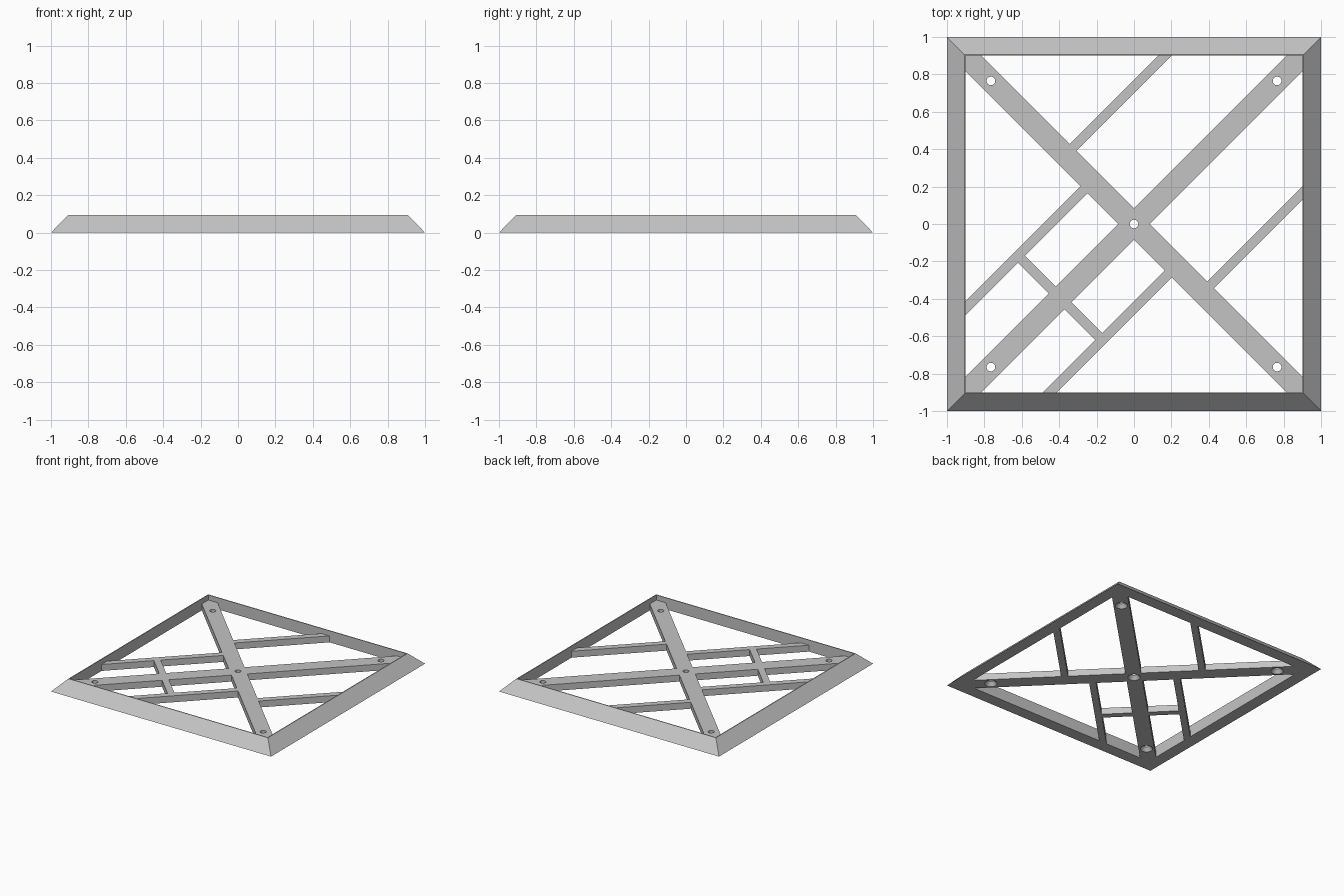
import bpy, bmesh, math
from mathutils import Matrix, Vector

cube = bpy.data.objects.get("Cube")
if cube:
    bpy.data.objects.remove(cube, do_unlink=True)

INNER, RIM, RIM_H = 0.9, 0.907, 0.095   # frame opening, rim edge, frame height
BAR_H = 0.053                           # height of the lattice bars
WIDE, THIN = 0.12, 0.052                # bar widths

grey = bpy.data.materials.new("light grey")
grey.use_nodes = True
grey.diffuse_color = (0.55, 0.55, 0.55, 1)
grey.node_tree.nodes["Principled BSDF"].inputs["Base Color"].default_value = (0.55, 0.55, 0.55, 1)


def make_object(name, bm):
    bmesh.ops.recalc_face_normals(bm, faces=bm.faces)
    mesh = bpy.data.meshes.new(name)
    bm.to_mesh(mesh)
    bm.free()
    mesh.materials.append(grey)
    obj = bpy.data.objects.new(name, mesh)
    bpy.context.collection.objects.link(obj)
    return obj


def box(name, size, matrix):
    bm = bmesh.new()
    bmesh.ops.create_cube(bm, size=1)
    bm.transform(matrix @ Matrix.Diagonal((*size, 1)))
    return make_object(name, bm)


def bar(name, start, end, width):
    """Flat bar on the ground between two plan points."""
    a, b = Vector((*start, BAR_H / 2)), Vector((*end, BAR_H / 2))
    d = b - a
    turn = Matrix.Rotation(math.atan2(d.y, d.x), 4, 'Z')
    return box(name, (d.length, width, BAR_H), Matrix.Translation((a + b) / 2) @ turn)


def combine(target, tool, operation):
    """Apply a boolean and remove the tool object."""
    tool.hide_render = True
    mod = target.modifiers.new("combine", 'BOOLEAN')
    mod.operation, mod.solver, mod.object = operation, 'EXACT', tool
    bpy.context.view_layer.objects.active = target
    bpy.ops.object.modifier_apply(modifier=mod.name)
    bpy.data.objects.remove(tool, do_unlink=True)


# Square frame: a bevelled profile swept around four mitred corners
bm = bmesh.new()
profile = [(1, 0), (RIM, RIM_H), (INNER, RIM_H), (INNER, 0)]
rings = [[bm.verts.new((sx * r, sy * r, z)) for r, z in profile]
         for sx, sy in ((-1, -1), (1, -1), (1, 1), (-1, 1))]
for i, ring in enumerate(rings):
    following = rings[(i + 1) % 4]
    for j in range(4):
        k = (j + 1) % 4
        bm.faces.new((ring[j], following[j], following[k], ring[k]))
make_object("frame", bm)

# Lattice: two wide diagonals and thin struts, merged into one piece
lattice = bar("lattice", (-1, -1), (1, 1), WIDE)
far, near, cross = 0.735, 0.45, 0.79
struts = [
    ((-1, 1), (1, -1), WIDE),
    ((-far / 2, far / 2), (1 - far, 1), THIN),
    ((far / 2, -far / 2), (1, 1 - far), THIN),
    ((-1, near - 1), (-near / 2, near / 2), THIN),
    ((near - 1, -1), (near / 2, -near / 2), THIN),
    ((-(cross + near) / 2, (near - cross) / 2), ((near - cross) / 2, -(cross + near) / 2), THIN),
]
for start, end, width in struts:
    combine(lattice, bar("strut", start, end, width), 'UNION')

# Trim the bars flush with the frame opening
combine(lattice, box("trim", (2 * INNER, 2 * INNER, 1), Matrix()), 'INTERSECT')

# Screw holes, countersunk from below
for x, y in ((0, 0), (1, 1), (1, -1), (-1, 1), (-1, -1)):
    bm = bmesh.new()
    steps = [(0.052, -0.005), (0.047, 0), (0.023, 0.03), (0.023, 0.1)]
    sides = 32
    loops = [[bm.verts.new((0.765 * x + r * math.cos(math.tau * i / sides),
                            0.765 * y + r * math.sin(math.tau * i / sides), z))
              for i in range(sides)] for r, z in steps]
    for low, high in zip(loops, loops[1:]):
        for i in range(sides):
            j = (i + 1) % sides
            bm.faces.new((low[i], low[j], high[j], high[i]))
    bm.faces.new(loops[0])
    bm.faces.new(loops[-1])
    combine(lattice, make_object("hole_cutter", bm), 'DIFFERENCE')

# Smooth the hole walls, keep the bars crisp
bpy.ops.object.select_all(action='DESELECT')
lattice.select_set(True)
bpy.context.view_layer.objects.active = lattice
bpy.ops.object.shade_smooth_by_angle(angle=math.radians(25))
